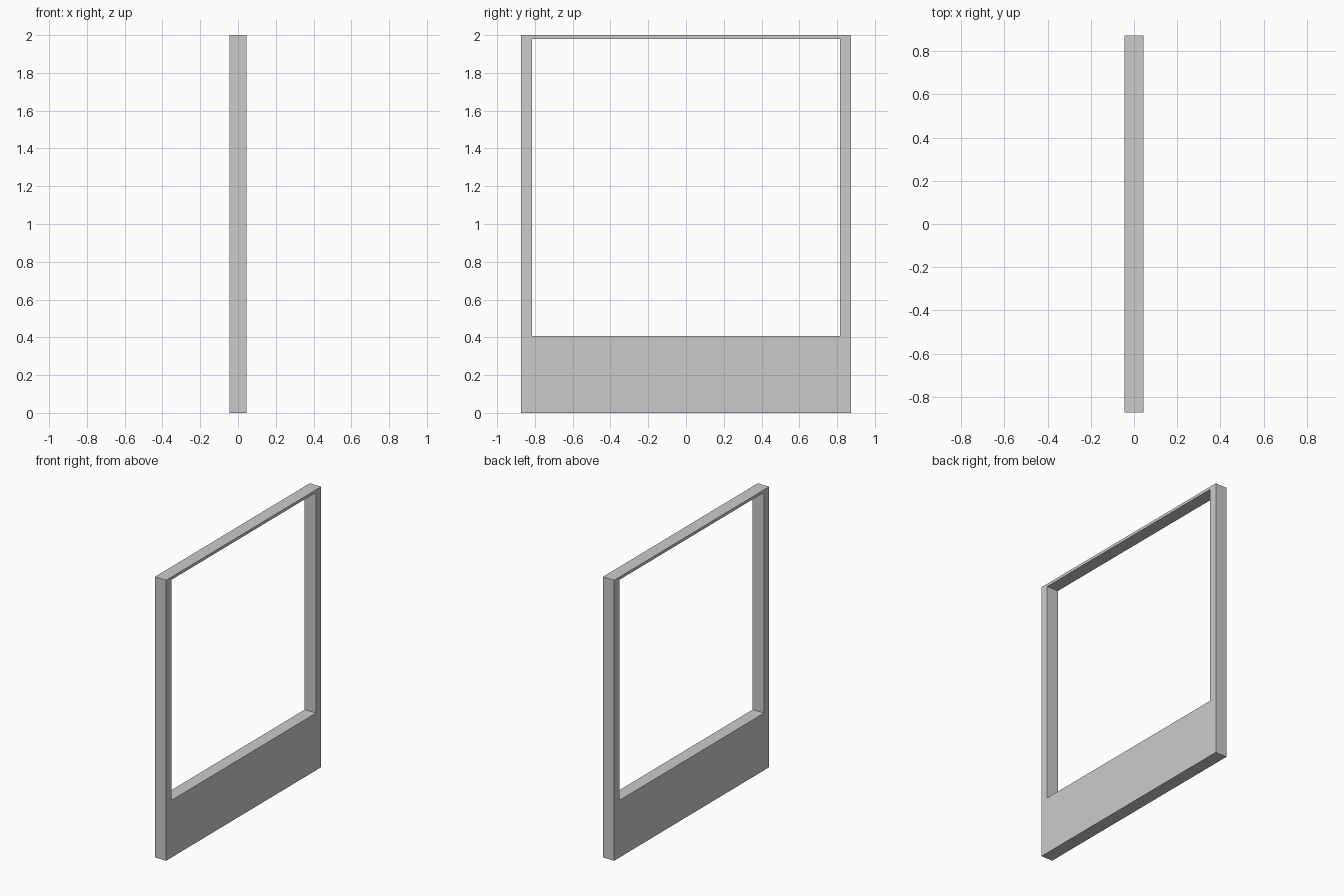
import bpy, bmesh

if "Cube" in bpy.data.objects:
    bpy.data.objects.remove(bpy.data.objects["Cube"])

HALF_DEPTH = 0.045


def rectangle(half_width, bottom, top):
    return [(-half_width, bottom), (half_width, bottom),
            (half_width, top), (-half_width, top)]


# Outer edge and opening of the frame, as (y, z) profiles
outer = rectangle(0.873, 0.0, 2.0)
inner = rectangle(0.816, 0.408, 1.98)

bm = bmesh.new()


def ring(profile, x):
    return [bm.verts.new((x, y, z)) for y, z in profile]


ob, ib = ring(outer, -HALF_DEPTH), ring(inner, -HALF_DEPTH)
of, inf = ring(outer, HALF_DEPTH), ring(inner, HALF_DEPTH)

# Mitred faces, outer walls and opening walls
for i in range(4):
    j = (i + 1) % 4
    bm.faces.new((of[i], of[j], inf[j], inf[i]))
    bm.faces.new((ob[j], ob[i], ib[i], ib[j]))
    bm.faces.new((ob[i], ob[j], of[j], of[i]))
    bm.faces.new((ib[j], ib[i], inf[i], inf[j]))
bmesh.ops.recalc_face_normals(bm, faces=bm.faces[:])

mesh = bpy.data.meshes.new("panel_frame")
bm.to_mesh(mesh)
bm.free()
bpy.context.collection.objects.link(bpy.data.objects.new("panel_frame", mesh))
